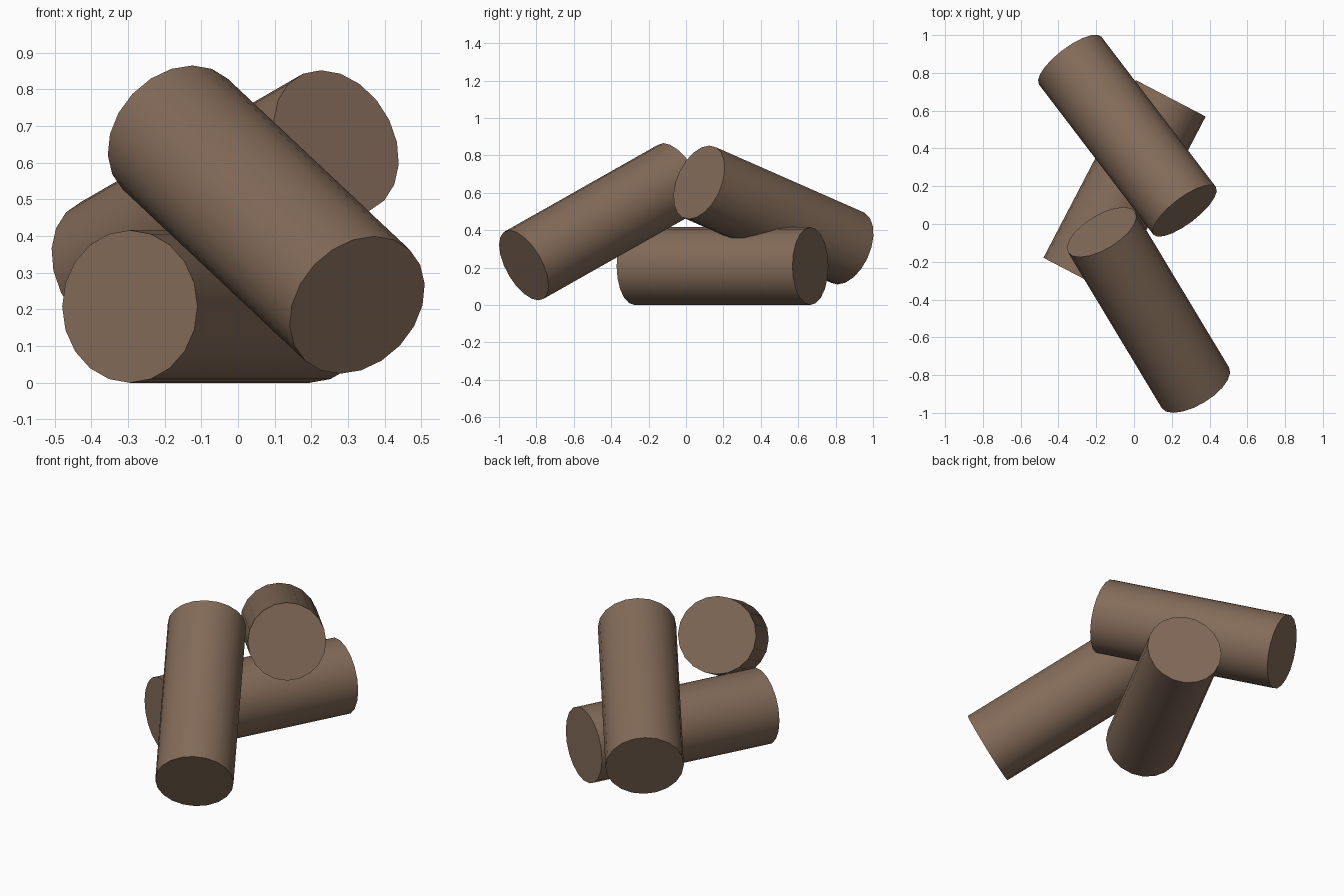
import bpy, math
from mathutils import Vector, Matrix

if "Cube" in bpy.data.objects:
    bpy.data.objects.remove(bpy.data.objects["Cube"])

RADIUS = 0.208

bark = bpy.data.materials.new("brown wood")
bark.diffuse_color = (0.23, 0.148, 0.10, 1)
bark.use_nodes = True
bark.node_tree.nodes["Principled BSDF"].inputs["Base Color"].default_value = bark.diffuse_color


def log(name, start, end):
    """20-sided log between two end centres, one vertex level with the ground."""
    a, b = Vector(start), Vector(end)
    axis = (b - a).normalized()
    side = Vector((0, 0, 1)).cross(axis).normalized()
    up = axis.cross(side)
    rot = Matrix((side, up, axis)).transposed().to_euler()
    bpy.ops.mesh.primitive_cylinder_add(vertices=20, radius=RADIUS, depth=(b - a).length,
                                        location=(a + b) / 2, rotation=rot)
    obj = bpy.context.object
    obj.name = name
    obj.data.materials.append(bark)
    bpy.ops.object.shade_smooth_by_angle(angle=math.radians(40))


# Log lying on the ground, with two more leaning across it
log("ground_log", (-0.295, -0.275, 0.208), (0.195, 0.665, 0.208))
log("front_leaning_log", (0.325, -0.867, 0.212), (-0.171, -0.043, 0.678))
log("back_leaning_log", (-0.338, 0.865, 0.306), (0.268, 0.07, 0.656))
